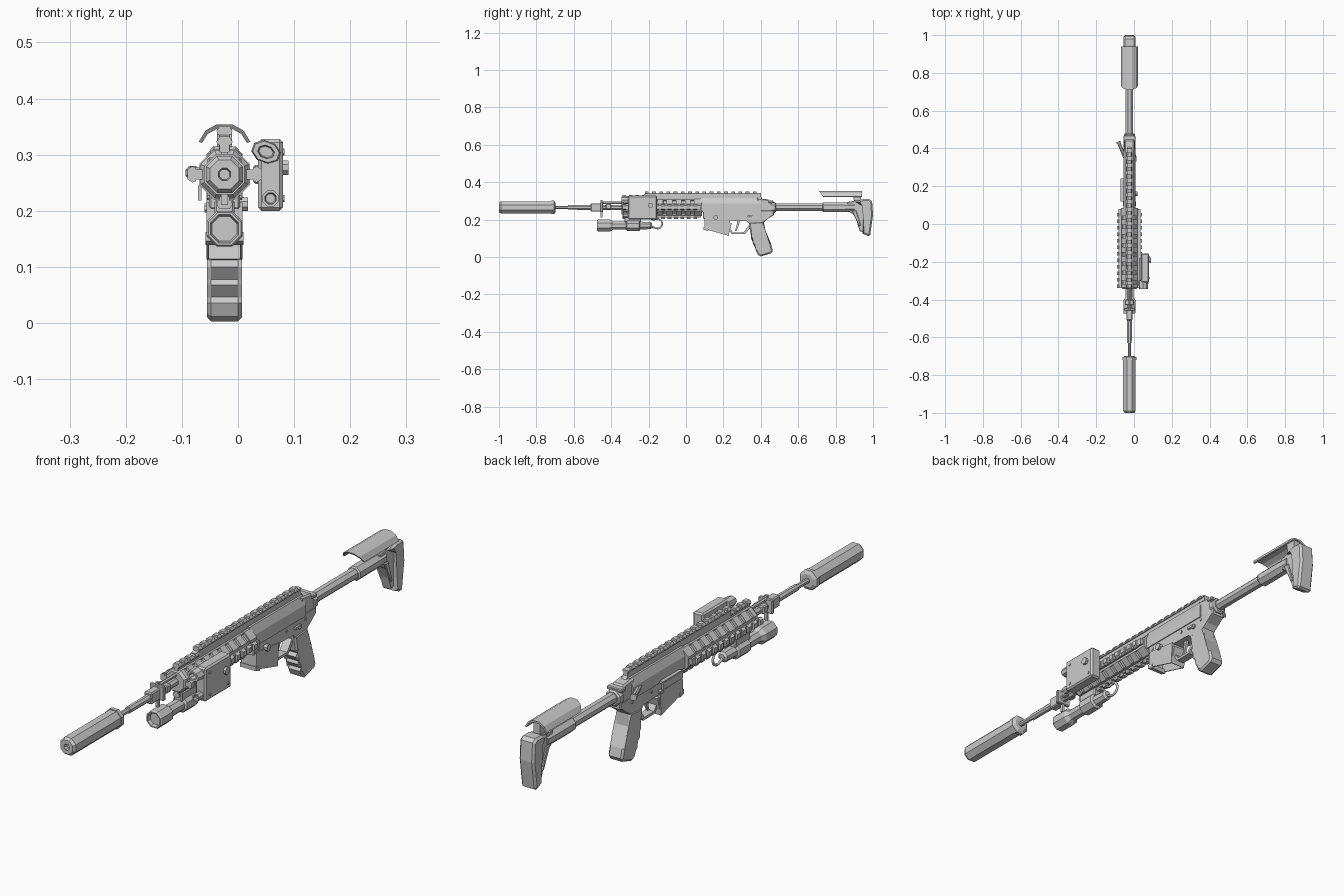
import bpy, bmesh
from math import sin, cos, pi, radians
from mathutils import Matrix, Vector

if "Cube" in bpy.data.objects:
    bpy.data.objects.remove(bpy.data.objects["Cube"])

CX, CZ = -0.024, 0.265          # bore axis


def finish(name, bm):
    bmesh.ops.recalc_face_normals(bm, faces=bm.faces)
    me = bpy.data.meshes.new(name)
    bm.to_mesh(me)
    bm.free()
    ob = bpy.data.objects.new(name, me)
    bpy.context.collection.objects.link(ob)
    return ob


def add_box(bm, x0, x1, y0, y1, z0, z1):
    m = Matrix.Translation(((x0+x1)/2, (y0+y1)/2, (z0+z1)/2)) @ Matrix.Diagonal((x1-x0, y1-y0, z1-z0, 1))
    bmesh.ops.create_cube(bm, size=1, matrix=m)


def box(name, x0, x1, y0, y1, z0, z1, bevel=0):
    bm = bmesh.new()
    add_box(bm, x0, x1, y0, y1, z0, z1)
    if bevel:
        bmesh.ops.bevel(bm, geom=bm.edges[:], offset=bevel, segments=1, affect='EDGES')
    return finish(name, bm)


def add_loops(bm, loops, caps=True):
    rings = [[bm.verts.new(p) for p in l] for l in loops]
    n = len(rings[0])
    for a, b in zip(rings, rings[1:]):
        for i in range(n):
            bm.faces.new((a[i], a[(i+1) % n], b[(i+1) % n], b[i]))
    if caps:
        bm.faces.new(rings[0])
        bm.faces.new(rings[-1])


def side_profile(name, pts, half, cham=0.0, x=CX):
    """(y, z) outline extruded across x, optional chamfer."""
    bm = bmesh.new()
    add_loops(bm, [[(x+s*half, y, z) for y, z in pts] for s in (-1, 1)])
    if cham:
        rim = [e for e in bm.edges if abs(e.verts[0].co.x-e.verts[1].co.x) < 1e-6]
        bmesh.ops.bevel(bm, geom=rim, offset=cham, segments=1, affect='EDGES')
    return finish(name, bm)


def front_profile(name, pts, y0, y1):
    bm = bmesh.new()
    add_loops(bm, [[(x, y, z) for x, z in pts] for y in (y0, y1)])
    return finish(name, bm)


def lathe_loops(secs, x, z, n):
    return [[(x+r/cos(pi/n)*cos(2*pi*(i+.5)/n), y, z+r/cos(pi/n)*sin(2*pi*(i+.5)/n))
             for i in range(n)] for y, r in secs]


def lathe(name, secs, x=CX, z=CZ, n=8):
    bm = bmesh.new()
    add_loops(bm, lathe_loops(secs, x, z, n))
    return finish(name, bm)


def knob(name, x0, x1, y, z, r, n=8):
    bm = bmesh.new()
    add_loops(bm, [[(x, y+r*cos(2*pi*(i+.5)/n), z+r*sin(2*pi*(i+.5)/n)) for i in range(n)] for x in (x0, x1)])
    return finish(name, bm)


def rail(name, ang, y0, y1, r0, r1, pitch=0.0345):
    """Toothed rail; built pointing up, then turned about the bore."""
    bm = bmesh.new()
    add_box(bm, -.009, .009, y0, y1, r0, r1-.013)
    add_box(bm, -.013, .013, y0, y1, r1-.015, r1-.008)
    n = int((y1-y0)/pitch)
    for i in range(n+1):
        y = y0+i*pitch
        w = min(.02, y1-y)
        if w > .006:
            sec = [(-.010, r1-.015), (.010, r1-.015), (.0145, r1-.009), (.009, r1), (-.009, r1), (-.0145, r1-.009)]
            add_loops(bm, [[(a, yy, b) for a, b in sec] for yy in (y, y+w)])
    bm.transform(Matrix.Translation((CX, 0, CZ)) @ Matrix.Rotation(ang, 4, 'Y'))
    return finish(name, bm)


def wire(name, pts, r):
    cu = bpy.data.curves.new(name, 'CURVE')
    cu.dimensions = '3D'
    cu.bevel_depth, cu.bevel_resolution = r, 1
    sp = cu.splines.new('POLY')
    sp.points.add(len(pts)-1)
    for p, c in zip(sp.points, pts):
        p.co = (*c, 1)
    ob = bpy.data.objects.new(name, cu)
    bpy.context.collection.objects.link(ob)


# Muzzle tube with recessed bore, and barrel
lathe("muzzle_tube", [(-.985, .009), (-1, .011), (-1, .026), (-.99, .033), (-.72, .033), (-.72, .036),
                      (-.705, .036), (-.698, .024)])
lathe("barrel", [(-.71, .009), (-.63, .009), (-.63, .012), (-.33, .014), (.1, .014)])

# Front sight block on the barrel
box("sight_block", CX-.016, CX+.016, -.51, -.445, .243, .287, .004)
box("sight_plate", CX-.03, CX+.03, -.458, -.444, .24, .295, .003)
box("sight_post", CX-.006, CX+.006, -.456, -.446, .21, .305)
box("gas_collar", CX-.024, CX+.024, -.43, -.40, .255, .285, .004)
lathe("gas_tube", [(-.45, .006), (-.3, .006)], z=.29, n=6)

# Handguard: octagonal tube with vent slots pressed into the diagonal faces
ys = [-.345, -.335]+[-.32+i*.0244 for i in range(17)]+[.08]
bm = bmesh.new()
add_loops(bm, lathe_loops([(y, .036 if i == 0 else .043) for i, y in enumerate(ys)], CX, CZ, 8))
bm.normal_update()
bmesh.ops.recalc_face_normals(bm, faces=bm.faces)
slots = []
for f in bm.faces:
    c, nv = f.calc_center_median(), f.normal
    k = round((c.y+.32-.0122)/.0244)
    if abs(abs(nv.x)-abs(nv.z)) < .05 and 0 <= k < 16 and k % 2 == 0:
        slots.append(f)
bmesh.ops.inset_individual(bm, faces=slots, thickness=.004, depth=0)
bmesh.ops.inset_individual(bm, faces=slots, thickness=.0005, depth=-.01)
finish("handguard", bm)
rail("side_rail_left", -pi/2, -.34, .08, .035, .066)
rail("side_rail_right", pi/2, -.34, .08, .035, .066)
rail("bottom_rail", pi, -.34, .08, .035, .062)
rail("front_top_rail", 0, -.34, -.22, .035, .067)

# Raised top rail with sloped front and rear
side_profile("top_rail_base", [(-.31, .30), (-.22, .335), (.39, .335), (.41, .31), (.41, .295), (-.31, .295)], .010)
rail("top_rail", 0, -.22, .40, .05, .086, .0385)

# Upper receiver
front_profile("upper_receiver", [(CX+a, b) for a, b in
              [(-.032, .24), (.032, .24), (.032, .285), (.018, .315), (-.018, .315), (-.032, .285)]], .075, .40)
side_profile("receiver_rear", [(.38, .24), (.46, .24), (.46, .29), (.44, .308), (.38, .315)], .026, .006)
lathe("barrel_nut", [(.045, .045), (.085, .045)])
box("charging_handle", CX-.032, CX+.032, .44, .468, .288, .302, .003)

# Lower receiver and hollow magazine well
side_profile("lower_receiver", [(.09, .25), (.09, .205), (.23, .195), (.33, .195), (.345, .17), (.41, .18),
                                (.43, .205), (.47, .225), (.47, .25)], .028, .004)
pts = [(.10, .215), (.098, .15), (.23, .113), (.236, .2)]
bm = bmesh.new()
add_loops(bm, [[(CX+s*.032, y, z) for y, z in pts] for s in (-1, 1)])
bmesh.ops.recalc_face_normals(bm, faces=bm.faces)
bottom = min(bm.faces, key=lambda f: f.calc_center_median().z)
bmesh.ops.inset_individual(bm, faces=[bottom], thickness=.006, depth=0)
bmesh.ops.inset_individual(bm, faces=[bottom], thickness=.0005, depth=-.07)
finish("magazine_well", bm)
side_profile("well_front_lip", [(.094, .162), (.094, .146), (.118, .139), (.118, .156)], .034)

# Trigger guard and trigger
side_profile("trigger_guard", [(.225, .15), (.245, .122), (.315, .122), (.35, .165), (.342, .178), (.308, .132),
                               (.25, .132), (.234, .155)], .016)
side_profile("trigger", [(.275, .2), (.27, .165), (.262, .14), (.27, .14), (.28, .165), (.292, .2)], .005)

# Pistol grip with finger ridges
front = [(.335, .185), (.345, .125), (.358, .112), (.348, .1), (.366, .078), (.36, .068),
         (.38, .046), (.373, .036), (.384, .012)]
side_profile("pistol_grip", front+[(.40, .003), (.455, .02), (.464, .035), (.455, .07), (.418, .14), (.415, .19)],
             .031, .007)

# Receiver controls on both sides
knob("bolt_release", CX+.026, CX+.042, .16, .212, .013)
knob("selector_pivot", CX+.026, CX+.035, .36, .215, .010)
side_profile("selector_lever", [(.33, .222), (.36, .222), (.36, .212), (.33, .214)], .004, x=CX+.033)
knob("magazine_button", CX-.036, CX-.026, .23, .205, .009)
for i, (y, z) in enumerate([(.115, .225), (.285, .225), (.40, .228)]):
    knob(f"pin_{i}", CX-.031, CX+.031, y, z, .006)
side_profile("dust_cover", [(.12, .245), (.12, .218), (.24, .218), (.24, .245)], .003, x=-.068)
box("cover_hinge", -.069, CX-.026, .12, .24, .241, .248)
assist = lathe("forward_assist", [(-.055, .009), (.04, .009), (.04, .012), (.05, .012)], x=0, z=0)
assist.matrix_world = Matrix.Translation((-.064, .39, .268)) @ Matrix.Rotation(radians(22), 4, 'Z')

# Buffer tube and stock collar
lathe("tube_ring", [(.455, .03), (.475, .03), (.48, .024)])
lathe("buffer_tube", [(.46, .02), (.75, .02)], z=.267)
lathe("stock_collar", [(.73, .022), (.735, .026), (.84, .026), (.90, .024)], z=.266)

# Stock: thin web, wide butt pad, cheek rest
side_profile("stock_web", [(.86, .293), (.91, .303), (.95, .303), (.96, .14), (.93, .135), (.905, .225), (.87, .243)], .018, .003)
side_profile("stock_brace", [(.885, .25), (.91, .25), (.935, .17), (.925, .165)], .024, .003)
side_profile("butt_pad", [(.905, .295), (.945, .309), (.98, .309), (.995, .298), (1, .225), (.985, .118),
                          (.975, .112), (.945, .125), (.95, .28)], .032, .008)
outer = [(-.046, .323), (-.034, .343), (-.014, .354), (.014, .354), (.034, .343), (.046, .323)]
inner = [(.040, .321), (.030, .337), (.012, .347), (-.012, .347), (-.030, .337), (-.040, .321)]
rest = front_profile("cheek_rest", [(CX+a, b) for a, b in outer+inner], .72, .94)
for v in rest.data.vertices:            # raked front edge
    if v.co.y < .8:
        v.co.y += (.355-v.co.z)*.7-.01
side_profile("cheek_post", [(.90, .29), (.89, .35), (.935, .35), (.935, .29)], .013)

# Aiming box on the right rail
box("aim_box", .036, .080, -.31, -.155, .20, .328, .006)
lathe("aim_lens_lower", [(-.325, .008), (-.338, .010), (-.338, .014), (-.30, .014)], x=.058, z=.222)
lens = lathe("aim_lens_upper", [(-.325, .010), (-.345, .012), (-.345, .019), (-.30, .021)], x=0, z=0)
lens.matrix_world = Matrix.Translation((.050, 0, .305)) @ Matrix.Rotation(radians(20), 4, 'Y') @ Matrix.Diagonal((1.2, 1, .9, 1))
knob("aim_knob", .078, .09, -.19, .277, .014)
for i, (y, z) in enumerate([(-.285, .305), (-.285, .222), (-.175, .222)]):
    knob(f"aim_screw_{i}", .078, .083, y, z, .006, 6)
box("aim_clamp", .028, .044, -.30, -.18, .248, .282, .003)

# Torch under the handguard, with tail cable
lathe("torch", [(-.462, .022), (-.475, .025), (-.475, .029), (-.47, .032), (-.405, .032), (-.39, .022), (-.32, .022),
                (-.315, .030), (-.25, .030), (-.245, .021), (-.19, .019), (-.182, .012)], z=.168)
box("torch_mount", CX-.018, CX+.018, -.33, -.24, .185, .22, .004)
wire("torch_cable", [(CX, -.19, .165)]+[(CX, -.155+.028*cos(radians(a)), .178+.026*sin(radians(a)))
     for a in range(-130, 131, 26)]+[(CX, -.19, .205)], .005)
